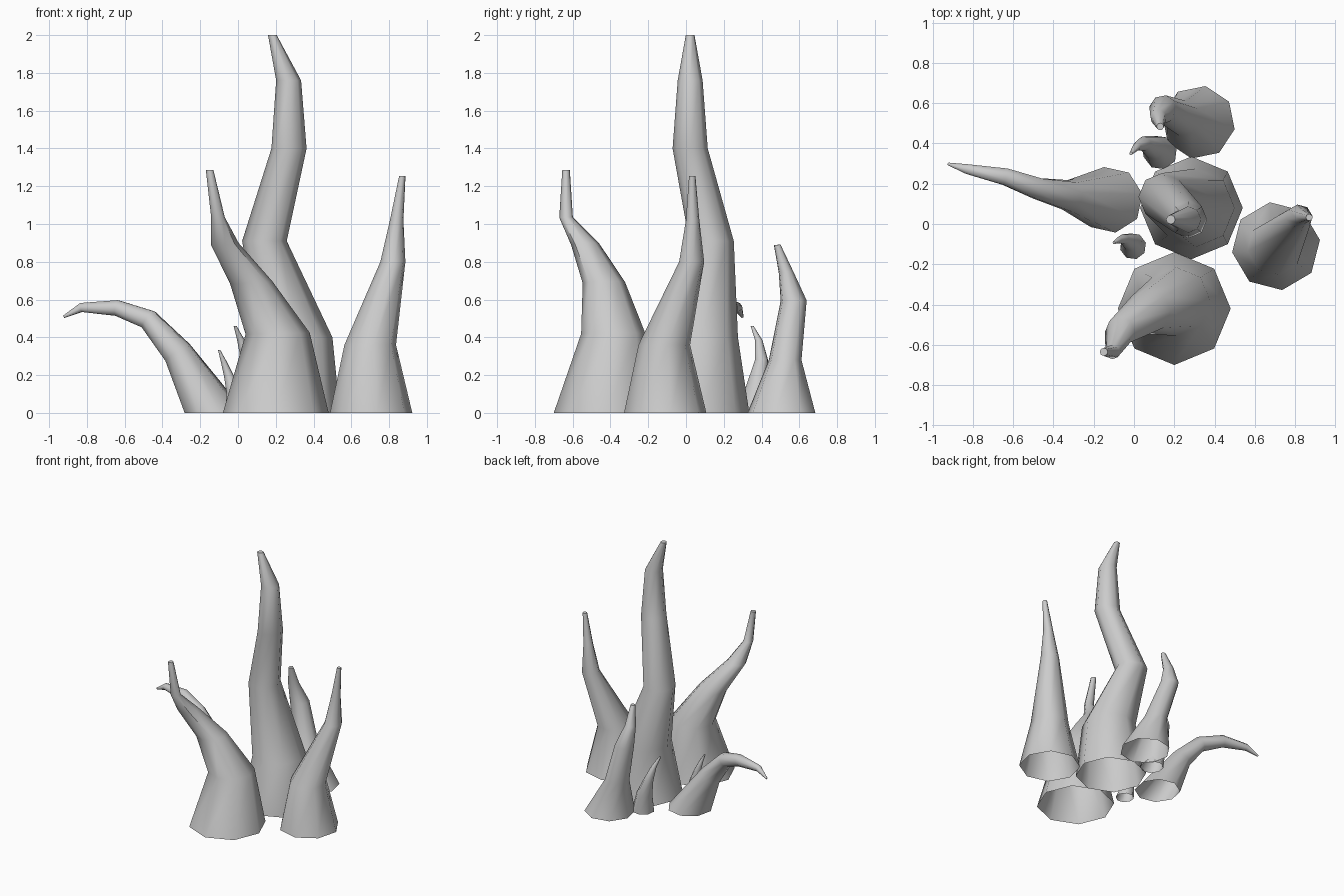
import bpy, bmesh, math
from mathutils import Vector

SIDES = 8
UP = Vector((0, 0, 1))


def tentacle(name, rings, phase=0, tilt=0.0):
    """Loft 8-sided rings (x, y, z, radius) into a tapering, open-bottomed spike."""
    bm = bmesh.new()
    centres = [Vector(r[:3]) for r in rings]
    last = len(rings) - 1
    loops = []
    for i, (c, ring) in enumerate(zip(centres, rings)):
        tangent = (centres[min(i + 1, last)] - centres[max(i - 1, 0)]).normalized()
        normal = UP if i == 0 else UP.lerp(tangent, tilt).normalized()
        rot = UP.rotation_difference(normal)
        loop = []
        for k in range(SIDES):
            a = math.radians(phase) + math.tau * k / SIDES
            loop.append(bm.verts.new(c + rot @ Vector((math.cos(a), math.sin(a), 0)) * ring[3]))
        loops.append(loop)
    for lo, hi in zip(loops, loops[1:]):
        for k in range(SIDES):
            n = (k + 1) % SIDES
            bm.faces.new((lo[k], lo[n], hi[n], hi[k]))
    bm.faces.new(loops[-1])  # blunt tip
    mesh = bpy.data.meshes.new(name)
    bm.to_mesh(mesh)
    bm.free()
    for p in mesh.polygons:
        p.use_smooth = True
    mesh.set_sharp_from_angle(angle=math.radians(50))
    obj = bpy.data.objects.new(name, mesh)
    bpy.context.collection.objects.link(obj)
    return obj


# Tall central spike
tentacle("main_spike", [
    (0.285, 0.08, 0, 0.255), (0.305, 0.08, 0.40, 0.195), (0.14, 0.135, 0.91, 0.118),
    (0.27, 0.022, 1.40, 0.093), (0.268, 0.022, 1.76, 0.066), (0.182, 0.022, 2.0, 0.023)])

# Thick spike at the front, leaning left
tentacle("front_spike", [
    (0.20, -0.42, 0, 0.28), (0.21, -0.385, 0.42, 0.17), (0.07, -0.435, 0.69, 0.112),
    (-0.07, -0.535, 0.895, 0.074), (-0.106, -0.635, 1.035, 0.036),
    (-0.15, -0.635, 1.285, 0.02)], tilt=0.12)

# Spike on the right
tentacle("right_spike", [
    (0.705, -0.11, 0, 0.22), (0.70, -0.115, 0.36, 0.138), (0.82, 0.03, 0.80, 0.067),
    (0.84, 0.035, 1.02, 0.036), (0.87, 0.033, 1.255, 0.017)], phase=8)

# Spike at the back
tentacle("back_spike", [
    (0.32, 0.505, 0, 0.183), (0.24, 0.525, 0.28, 0.088), (0.145, 0.57, 0.595, 0.07),
    (0.12, 0.53, 0.745, 0.04), (0.13, 0.483, 0.89, 0.018)], phase=-11, tilt=0.1)

# Arching feeler on the left
tentacle("left_feeler", [
    (-0.12, 0.12, 0, 0.165), (-0.32, 0.14, 0.32, 0.08), (-0.475, 0.175, 0.495, 0.057),
    (-0.64, 0.235, 0.555, 0.045), (-0.83, 0.273, 0.558, 0.026),
    (-0.922, 0.298, 0.509, 0.007)], phase=10, tilt=1.0)

# Two small sprouts
tentacle("back_sprout", [
    (0.13, 0.355, 0, 0.085), (0.10, 0.38, 0.15, 0.06), (0.05, 0.40, 0.28, 0.036),
    (0.015, 0.385, 0.385, 0.02), (-0.015, 0.35, 0.46, 0.008)], phase=15, tilt=0.3)
tentacle("small_sprout", [
    (-0.005, -0.11, 0, 0.066), (-0.02, -0.09, 0.11, 0.042), (-0.05, -0.075, 0.20, 0.026),
    (-0.075, -0.08, 0.27, 0.016), (-0.10, -0.093, 0.333, 0.006)], phase=15, tilt=0.3)
